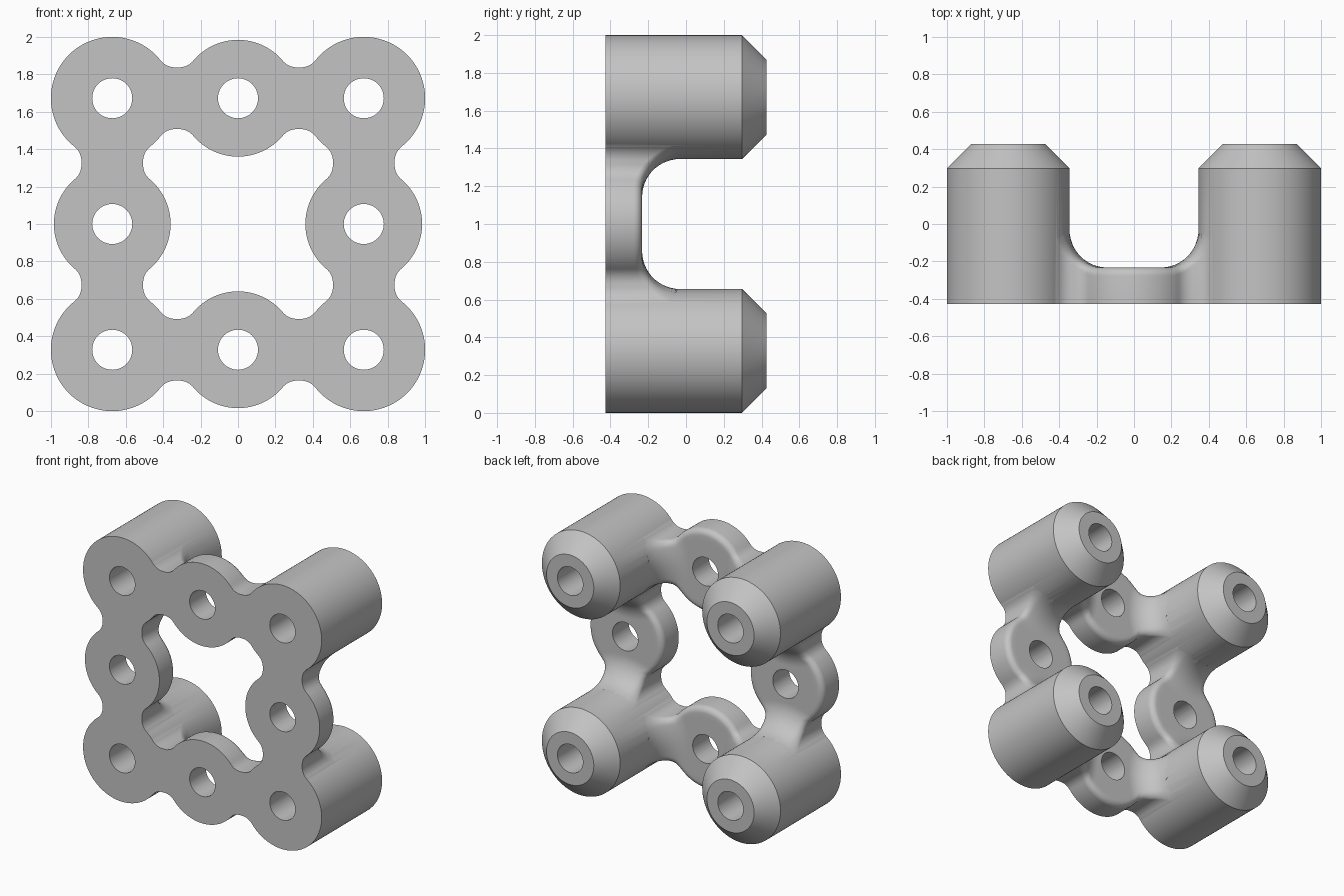
import bpy, bmesh
from math import sin, cos, pi, sqrt, hypot
from mathutils import Matrix, Vector

if "Cube" in bpy.data.objects:
    bpy.data.objects.remove(bpy.data.objects["Cube"])

PITCH = 0.672            # spacing of the holes
POST_R, LOBE_R, HOLE_R = 0.328, 0.312, 0.107
FRONT, BACK, CHAMFER = -0.427, 0.427, 0.297
PLATE, FLARE = -0.232, 0.2   # back of the plate, fillet up to the posts
NECK, BLEND, ROUND = 0.165, 0.1, 0.045
CENTRE = Vector((0, 0, 1))

grey = bpy.data.materials.new("plain grey")
grey.use_nodes = True
grey.diffuse_color = (0.55, 0.55, 0.55, 1)
grey.node_tree.nodes["Principled BSDF"].inputs["Base Color"].default_value = (0.55, 0.55, 0.55, 1)


def loft(bm, rings):
    """Skin a row of closed rings and cap both ends."""
    rows = [[bm.verts.new(p) for p in ring] for ring in rings]
    for a, b in zip(rows, rows[1:]):
        for i in range(len(a)):
            j = (i + 1) % len(a)
            bm.faces.new((a[i], a[j], b[j], b[i]))
    bm.faces.new(rows[0][::-1])
    bm.faces.new(rows[-1])


def lathe(bm, x, z, profile, sides):
    """Turn (radius, y) points about a front-to-back axis."""
    loft(bm, [[(x + r * cos(2 * pi * i / sides), y, z + r * sin(2 * pi * i / sides))
               for i in range(sides)] for r, y in profile])


def make_object(name, bm):
    bmesh.ops.recalc_face_normals(bm, faces=bm.faces)
    mesh = bpy.data.meshes.new(name)
    bm.to_mesh(mesh)
    bm.free()
    mesh.materials.append(grey)
    obj = bpy.data.objects.new(name, mesh)
    bpy.context.collection.objects.link(obj)
    return obj


def half_width(u):
    """Outline of a link: post blend, neck, lobe blend, round lobe."""
    u = min(u, 2 * PITCH - u)
    rise = NECK + BLEND
    near = sqrt((POST_R + BLEND) ** 2 - rise ** 2)
    far = PITCH - sqrt((LOBE_R + BLEND) ** 2 - rise ** 2)
    post_touch = near * POST_R / (POST_R + BLEND)
    lobe_touch = PITCH - (PITCH - far) * LOBE_R / (LOBE_R + BLEND)
    if u < near:
        return rise - sqrt(BLEND ** 2 - (max(u, post_touch) - near) ** 2)
    if u < far:
        return NECK
    if u < lobe_touch:
        return rise - sqrt(BLEND ** 2 - (u - far) ** 2)
    return sqrt(LOBE_R ** 2 - (PITCH - u) ** 2)


def back_height(u, v):
    """Back of the plate, flaring up towards the post."""
    r = hypot(min(u, 2 * PITCH - u), v)
    d = min(max(POST_R + FLARE - r, 0), FLARE)
    return PLATE + FLARE - sqrt(FLARE ** 2 - d ** 2)


def link_ring(u):
    w = half_width(u)
    slope = (half_width(u + 0.001) - half_width(u - 0.001)) / 0.002
    stretch = sqrt(1 + slope ** 2)
    edge = []
    for i in range(7):
        a = i / 6 * pi / 2
        edge.append((w - ROUND * (1 - cos(a)) * stretch, ROUND * (1 - sin(a))))
    inner = edge[-1][0]
    flat = [(inner * (1 - i / 8), 0) for i in range(1, 16)]
    section = edge + flat + [(-v, drop) for v, drop in reversed(edge)]
    ring = [(u - PITCH, back_height(u, v) - drop, PITCH + v) for v, drop in section]
    return ring + [(u - PITCH, FRONT, PITCH - w), (u - PITCH, FRONT, PITCH + w)]


# four links, each a necked bar with a round lobe in the middle
start = 0.23
steps = [start + (PITCH - start) * (i / 48) ** 1.4 for i in range(49)]
steps += [2 * PITCH - u for u in reversed(steps[:-1])]
rings = [link_ring(u) for u in steps]
bm = bmesh.new()
for k in range(4):
    turn = Matrix.Rotation(k * pi / 2, 3, 'Y')
    loft(bm, [[CENTRE + turn @ Vector(p) for p in ring] for ring in rings])
links = make_object("links", bm)

# four chamfered corner posts
bm = bmesh.new()
for x in (-PITCH, PITCH):
    for z in (1 - PITCH, 1 + PITCH):
        lathe(bm, x, z, [(POST_R, FRONT), (POST_R, CHAMFER), (0.198, BACK)], 96)
frame = make_object("post_frame", bm)

# eight through holes
bm = bmesh.new()
for i in (-1, 0, 1):
    for j in (-1, 0, 1):
        if i or j:
            lathe(bm, i * PITCH, 1 + j * PITCH, [(HOLE_R, -0.6), (HOLE_R, 0.6)], 48)
holes = make_object("hole_cutter", bm)

# fuse the parts, then drill
bpy.context.view_layer.objects.active = frame
for tool, operation in ((links, 'UNION'), (holes, 'DIFFERENCE')):
    mod = frame.modifiers.new(tool.name, 'BOOLEAN')
    mod.operation, mod.object, mod.solver = operation, tool, 'EXACT'
    bpy.ops.object.modifier_apply(modifier=mod.name)
    bpy.data.objects.remove(tool)

bpy.ops.object.select_all(action='DESELECT')
frame.select_set(True)
bpy.ops.object.shade_smooth_by_angle(angle=pi / 6)
